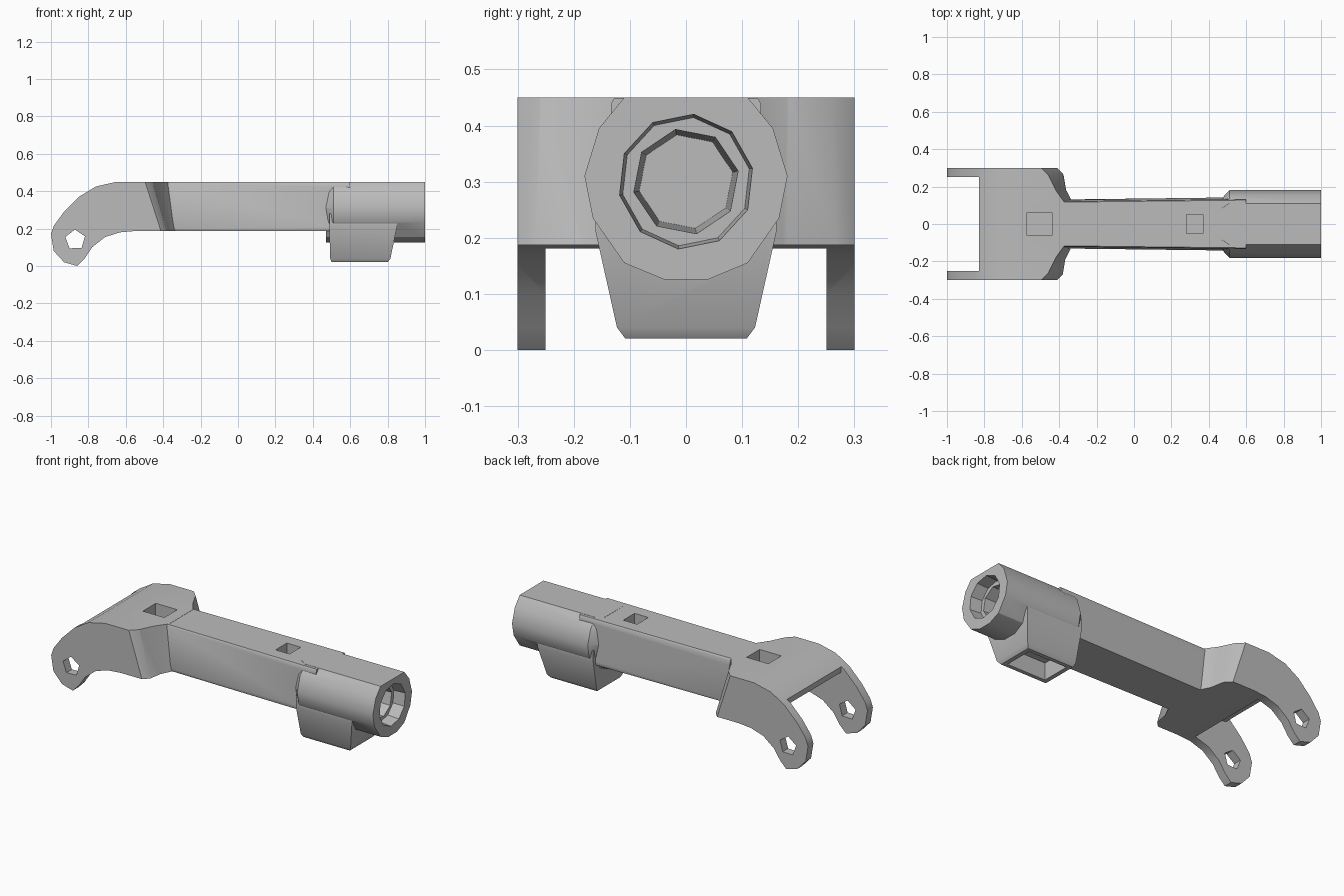
import bpy, bmesh, math

if "Cube" in bpy.data.objects:
    bpy.data.objects.remove(bpy.data.objects["Cube"])

grey = bpy.data.materials.new("matte_grey")
grey.use_nodes = True
grey.diffuse_color = (0.5, 0.5, 0.5, 1)
grey.node_tree.nodes["Principled BSDF"].inputs["Base Color"].default_value = (0.5, 0.5, 0.5, 1)


def loft(name, rings):
    """Closed solid through matching rings of points."""
    bm = bmesh.new()
    loops = [[bm.verts.new(p) for p in ring] for ring in rings]
    n = len(loops[0])
    for a, b in zip(loops, loops[1:]):
        for i in range(n):
            j = (i + 1) % n
            bm.faces.new((a[i], a[j], b[j], b[i]))
    bm.faces.new(loops[0][::-1])
    bm.faces.new(loops[-1])
    bmesh.ops.recalc_face_normals(bm, faces=bm.faces)
    mesh = bpy.data.meshes.new(name)
    bm.to_mesh(mesh)
    bm.free()
    mesh.materials.append(grey)
    obj = bpy.data.objects.new(name, mesh)
    bpy.context.collection.objects.link(obj)
    return obj


def along_y(name, profile, y0, y1):
    return loft(name, [[(x, y, z) for x, z in profile] for y in (y0, y1)])


def along_x(name, sections):
    """Sections are (x, [(y, z), ...])."""
    return loft(name, [[(x, y, z) for y, z in pts] for x, pts in sections])


def box(name, x0, x1, half_y, z0, z1):
    return along_y(name, [(x0, z0), (x1, z0), (x1, z1), (x0, z1)], -half_y, half_y)


def mirrored(half):
    """Complete a half outline across its first axis partner."""
    return half + [(-a, b) for a, b in reversed(half)]


def circle(r, n, cy=0.0, cz=0.0, turn=0.2):
    return [(cy + r * math.cos(turn + math.tau * i / n),
             cz + r * math.sin(turn + math.tau * i / n)) for i in range(n)]


def combine(target, tool, operation):
    """Boolean the tool into the target and discard the tool."""
    mod = target.modifiers.new("combine", "BOOLEAN")
    mod.operation, mod.object, mod.solver = operation, tool, "EXACT"
    bpy.context.view_layer.update()
    deps = bpy.context.evaluated_depsgraph_get()
    mesh = bpy.data.meshes.new_from_object(target.evaluated_get(deps))
    target.modifiers.clear()
    target.data = mesh
    bpy.data.objects.remove(tool)


# Forked yoke: curved side outline trimmed by a shouldered plan outline
side = [(-1, 0.17), (-0.985, 0.08), (-0.93, 0.02), (-0.86, 0.0), (-0.82, 0.04),
        (-0.78, 0.1), (-0.71, 0.155), (-0.63, 0.18), (-0.55, 0.187), (-0.3, 0.187),
        (-0.3, 0.45), (-0.65, 0.45), (-0.76, 0.425), (-0.85, 0.37), (-0.93, 0.29),
        (-0.985, 0.215)]
body = along_y("arm_body", side, -0.4, 0.4)
low = [(-1.1, 0.3), (-0.40, 0.3), (-0.37, 0.27), (-0.355, 0.18), (-0.32, 0.11)]
high = [(-1.1, 0.3), (-0.5, 0.3), (-0.46, 0.26), (-0.42, 0.18), (-0.37, 0.11)]
plan = loft("plan_trim", [[(x, y, z) for x, y in half] + [(x, -y, z) for x, y in reversed(half)]
                          for half, z in ((low, -0.05), (low, 0.15), (high, 0.46))])
combine(body, plan, "INTERSECT")

# Clearance between the fork legs, under the bridging web
slot = [(-1.1, -0.1), (-0.62, -0.1), (-0.62, 0.19), (-0.66, 0.26), (-0.73, 0.32),
        (-0.83, 0.35), (-0.83, 0.6), (-1.1, 0.6)]
combine(body, along_y("slot", slot, -0.25, 0.25), "DIFFERENCE")

# Straight beam, slightly wider towards the socket
beam_half = [(0.126, 0.187), (0.13, 0.2), (0.121, 0.44), (0.116, 0.449)]
beam = mirrored(beam_half)
combine(body, along_x("beam", [(-0.45, beam), (0.6, [(y * 1.1, z) for y, z in beam])]), "UNION")

# Round socket with a flat top and a flared shoulder
socket = mirrored([(0.11, 0.45), (0.155, 0.395), (0.181, 0.31), (0.166, 0.235),
                   (0.11, 0.155), (0.04, 0.126)])
neck = [(y * 0.76, z) for y, z in socket]
combine(body, along_x("socket", [(0.47, neck), (0.51, socket), (1.0, socket)]), "UNION")

# Housing hanging below the socket
housing = [
    [(x0, y, z) for y in (1,) for x0, y, z in
     ((a, -w, h), (b, -w, h), (b, w, h), (a, w, h))]
    for a, b, w, h in ((0.5, 0.8, 0.108, 0.02), (0.493, 0.815, 0.123, 0.04),
                       (0.488, 0.85, 0.161, 0.21), (0.488, 0.85, 0.161, 0.28))]
combine(body, loft("housing", housing), "UNION")
combine(body, box("housing_pocket", 0.525, 0.775, 0.085, -0.05, 0.12), "DIFFERENCE")

# Stepped bore in the socket end
for r0, r1, x, sides in ((0.125, 0.115, 0.93, 10), (0.1, 0.085, 0.7, 8)):
    bore = [(px, circle(r, sides, 0, 0.3)) for px, r in ((1.05, r0), (x, r1))]
    combine(body, along_x("bore", bore), "DIFFERENCE")

# Pin holes through the fork tips, and two recesses in the top face
combine(body, along_y("pin_hole", circle(0.055, 5, -0.87, 0.14, 0.35), -0.5, 0.5), "DIFFERENCE")
for x0, x1, w in ((-0.575, -0.435, 0.06), (0.28, 0.37, 0.052)):
    combine(body, box("top_recess", x0, x1, w, 0.34, 0.6), "DIFFERENCE")

bpy.ops.object.select_all(action="DESELECT")
body.select_set(True)
bpy.context.view_layer.objects.active = body
bpy.ops.object.shade_smooth_by_angle(angle=math.radians(32))
